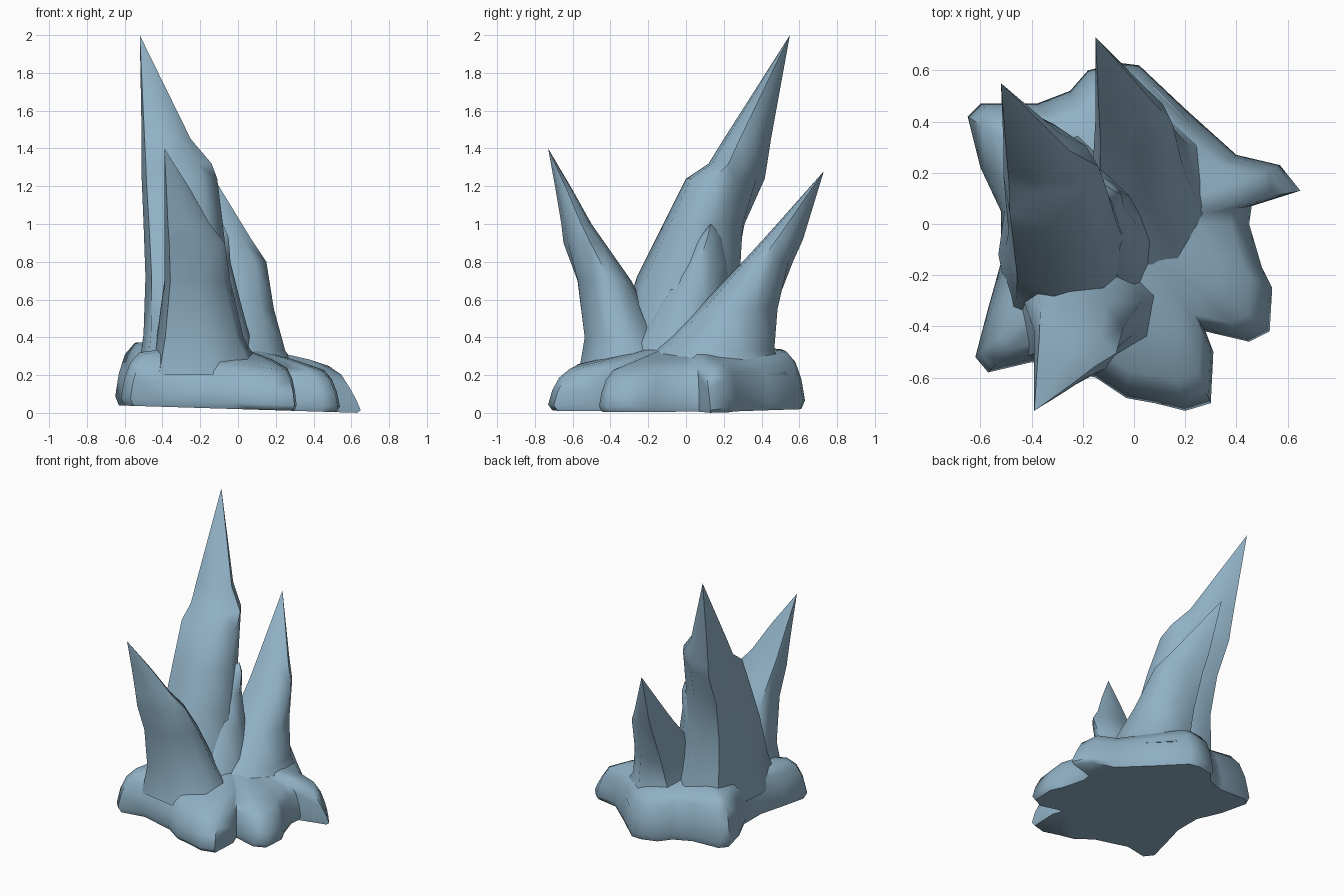
import bpy
import bmesh

# Remove the default cube
cube = bpy.data.objects.get("Cube")
if cube:
    bpy.data.objects.remove(cube, do_unlink=True)

# Single icy blue stone colour
stone = bpy.data.materials.new("blue_stone")
stone.use_nodes = True
colour = (.28, .44, .56, 1)
stone.diffuse_color = colour
shader = next(n for n in stone.node_tree.nodes if n.type == "BSDF_PRINCIPLED")
shader.inputs["Base Color"].default_value = colour


def loft(name, rings, tip):
    """Skin a stack of equal-length rings, capped below, closed by a tip."""
    bm = bmesh.new()
    loops = [[bm.verts.new(point) for point in ring] for ring in rings]
    count = len(loops[0])
    for low, high in zip(loops, loops[1:]):
        for i in range(count):
            j = (i + 1) % count
            bm.faces.new((low[i], low[j], high[j], high[i]))
    bm.faces.new(list(reversed(loops[0])))
    apex = bm.verts.new(tip)
    for i in range(count):
        bm.faces.new((loops[-1][i], loops[-1][(i + 1) % count], apex))
    bmesh.ops.triangulate(bm, faces=bm.faces[:])
    bmesh.ops.recalc_face_normals(bm, faces=bm.faces[:])
    mesh = bpy.data.meshes.new(name)
    bm.to_mesh(mesh)
    bm.free()
    mesh.materials.append(stone)
    obj = bpy.data.objects.new(name, mesh)
    bpy.context.collection.objects.link(obj)
    bpy.ops.object.select_all(action="DESELECT")
    obj.select_set(True)
    bpy.context.view_layer.objects.active = obj
    bpy.ops.object.shade_smooth_by_angle(angle=1)


# Cross-sections in unit coordinates: full at the foot of a spike, and cut
# away towards the tip on the side it leans to
FOOT = [(0, .4), (.08, .1), (.4, 0), (.8, .1),
        (1, .4), (.92, .75), (.55, 1), (.1, .9)]
BLADE = [(0, .45), (.06, .1), (.38, 0), (.8, .06),
         (1, .34), (.87, .6), (.52, .88), (.08, 1)]


def spike(name, tip, sections, leans_forward=False):
    """Each section gives height, then the x range and the y range."""
    rings = []
    base = sections[0][0]
    for z, left, right, front, back in sections:
        if leans_forward:
            front, back = back, front
        blend = min(1, (z - base) / (tip[2] - base) / .6) ** 2
        ring = []
        for (u, v), (p, q) in zip(FOOT, BLADE):
            u += blend * (p - u)
            v += blend * (q - v)
            ring.append((left + u * (right - left), front + v * (back - front), z))
        rings.append(ring)
    loft(name, rings, tip)


# Lobed rock base: outline pulled in and raised ring by ring
OUTLINE = [(.65, .13), (.57, .23), (.4, .27), (.2, .45), (.02, .62),
           (-.06, .63), (-.18, .6), (-.25, .52), (-.38, .47), (-.6, .47),
           (-.65, .42), (-.6, .22), (-.52, .05), (-.52, -.15), (-.57, -.33),
           (-.62, -.52), (-.57, -.58), (-.4, -.54), (-.15, -.6), (-.03, -.68),
           (.08, -.7), (.2, -.73), (.3, -.7), (.31, -.5), (.28, -.42),
           (.45, -.46), (.53, -.42), (.54, -.25), (.5, -.17), (.45, 0),
           (.46, .07)]


def underside(x):
    return .02 - .03 * x


def shoulder(x, y):
    return min(.29 - .11 * x + .06 * y, .75 - x)


def base_ring(scale, rise, lift=0):
    """Rise runs from the underside (zero) to the shoulder (one)."""
    ring = []
    for x, y in OUTLINE:
        low, high = underside(x), shoulder(x * scale, y * scale)
        ring.append((x * scale, y * scale, low + rise * (high - low) + lift))
    return ring


loft("rock_base", [base_ring(.97, 0), base_ring(1, .14), base_ring(.97, .5),
                   base_ring(.92, .8), base_ring(.84, 1),
                   base_ring(.58, 1, .03)], (-.1, 0, .39))

# Tall spike leaning back
spike("tall_spike", (-.52, .55, 2), [
    (.2, -.53, .06, -.45, .38),
    (.42, -.5, 0, -.36, .33),
    (.72, -.49, -.05, -.26, .3),
    (1.0, -.5, -.08, -.12, .33),
    (1.24, -.51, -.11, 0, .42),
    (1.32, -.51, -.14, .12, .43),
    (1.45, -.51, -.25, .2, .45)])

# Front spike leaning forward
spike("front_spike", (-.39, -.73, 1.4), [
    (.2, -.48, .14, -.57, -.05),
    (.4, -.43, .03, -.54, -.14),
    (.7, -.39, -.04, -.59, -.29),
    (.9, -.39, -.07, -.65, -.43),
    (1.0, -.39, -.15, -.66, -.5),
    (1.18, -.39, -.25, -.69, -.6)], leans_forward=True)

# Back spike leaning back
spike("back_spike", (-.15, .73, 1.28), [
    (.2, -.24, .34, -.34, .54),
    (.33, -.18, .25, -.18, .47),
    (.55, -.16, .19, .06, .5),
    (.8, -.15, .15, .3, .57),
    (.92, -.15, .07, .41, .62)])

# Narrow shard wedged against the tall spike
spike("side_shard", (-.08, .13, 1), [
    (.3, -.28, .09, -.33, .23),
    (.6, -.26, .01, -.14, .23),
    (.8, -.23, -.04, -.01, .23),
    (.93, -.2, -.05, .07, .2)])
